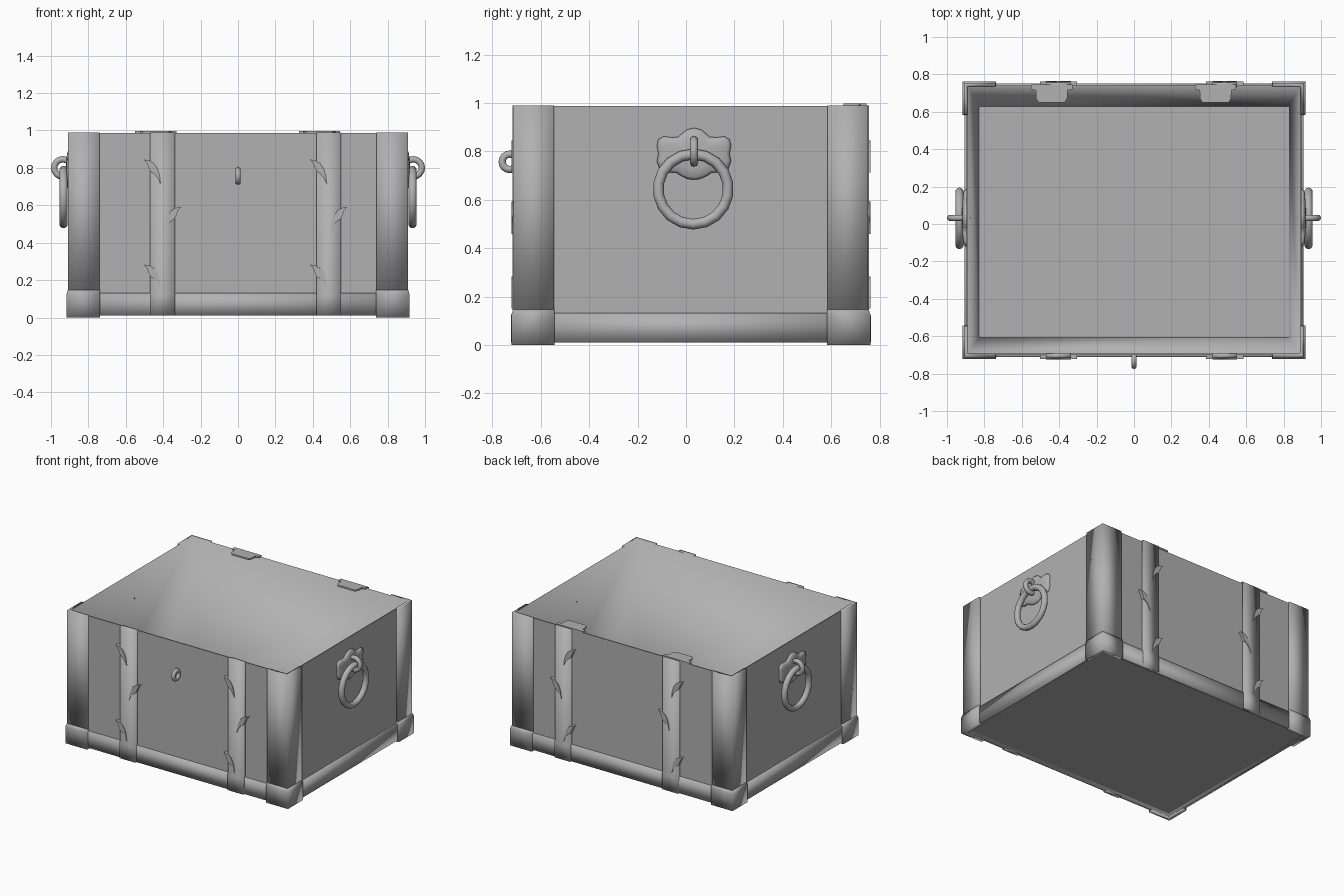
import bpy, bmesh, math

if "Cube" in bpy.data.objects:
    bpy.data.objects.remove(bpy.data.objects["Cube"])

BX, CY, HY = 0.895, 0.02, 0.72      # body half width, centre in y, half depth

# Dark grey used on every part
GREY = bpy.data.materials.new("dark_grey")
GREY.diffuse_color = (0.44, 0.44, 0.44, 1)
GREY.use_nodes = True
GREY.node_tree.nodes["Principled BSDF"].inputs["Base Color"].default_value = GREY.diffuse_color


def shade(ob, angle):
    ob.data.materials.append(GREY)
    bpy.ops.object.select_all(action='DESELECT')
    ob.select_set(True)
    bpy.context.view_layer.objects.active = ob
    bpy.ops.object.shade_smooth_by_angle(angle=math.radians(angle))


def loft(name, rings, closed=False, angle=40):
    """Skin equal-length rings of points; cap the ends unless closed."""
    bm = bmesh.new()
    vs = [[bm.verts.new(p) for p in r] for r in rings]
    n = len(vs[0])
    for i in range(len(vs) if closed else len(vs) - 1):
        a, b = vs[i], vs[(i + 1) % len(vs)]
        for j in range(n):
            k = (j + 1) % n
            bm.faces.new((a[j], a[k], b[k], b[j]))
    if not closed:
        bm.faces.new(vs[0])
        bm.faces.new(vs[-1])
    bmesh.ops.recalc_face_normals(bm, faces=bm.faces)
    me = bpy.data.meshes.new(name)
    bm.to_mesh(me)
    bm.free()
    ob = bpy.data.objects.new(name, me)
    bpy.context.collection.objects.link(ob)
    shade(ob, angle)
    return ob


def rect(off, z):
    x, y = BX + off, HY + off
    return [(-x, CY - y, z), (x, CY - y, z), (x, CY + y, z), (-x, CY + y, z)]


# Open box with inward sloping inner walls
floor = [(-0.83, -0.607, 0.05), (0.828, -0.607, 0.05),
         (0.828, 0.628, 0.05), (-0.83, 0.628, 0.05)]
body = loft("chest_body", [rect(0, 0.03), rect(0, 0.987), rect(-0.008, 0.987), floor], angle=25)
# inner walls shade smoothly into each other and the rim
for e in body.data.edges:
    a, b = sorted(e.vertices)
    if 8 <= a < 12:
        e.use_edge_sharp = False

# Soft-shaded rail round the bottom
loft("bottom_rail", [rect(-0.01, 0.01), rect(0.011, 0.01), rect(0.011, 0.132),
                     rect(-0.01, 0.132)], closed=True, angle=180)


# Corner strips and bottom corner caps, L-shaped in plan
def corner(name, sx, sy, w, levels):
    def ring(z, e):
        prof = [(-w, -.008), (-w, e), (e, e), (e, -w), (-.008, -w), (-.008, -.008)]
        return [(sx * (BX + u), CY + sy * (HY + v), z) for u, v in prof]
    loft(name, [ring(z, e) for z, e in levels], angle=180)


for sx in (-1, 1):
    for sy in (-1, 1):
        corner("corner_strip", sx, sy, 0.155, [(0.12, .013), (0.99, .013)])
        corner("corner_cap", sx, sy, 0.157, [(0.0, .022), (0.125, .022), (0.147, .015)])

# Vertical straps with curved claws, front and back
CLAW = [(0, 0), (.03, -.006), (.055, -.022), (.073, -.05), (.084, -.085), (.09, -.133),
        (.075, -.1), (.055, -.076), (.035, -.063), (.026, -.045), (.018, -.022)]
for x0, x1 in ((-0.47, -0.337), (0.42, 0.55)):
    cx = (x0 + x1) / 2
    for sy in (-1, 1):
        def at(x, off, z):
            return (x, CY + sy * (HY + off), z)
        side = [(-.008, .01), (.024, .01), (.024, .12), (.017, .14), (.017, .99), (-.008, .99)]
        loft("strap", [[at(x, o, z) for o, z in side] for x in (x0, x1)], angle=180)
        for sgn, z in ((-1, 0.845), (1, 0.592), (-1, 0.283)):
            loft("strap_claw", [[at(cx + sgn * (0.1 - u), o, z + v) for u, v in CLAW]
                                for o in (-.005, .022)])

# Hinge leaves lying on the back rim
LEAF = [(-.11, .745), (-.11, .72), (-.085, .715), (-.083, .67), (-.07, .65),
        (.07, .65), (.083, .67), (.085, .715), (.11, .72), (.11, .745)]
for cx in (-0.44, 0.436):
    loft("hinge_leaf", [[(cx + u, y, z) for u, y in LEAF] for z in (.986, .998)])


# Rings
def torus(name, loc, rot, R, r, n):
    bpy.ops.mesh.primitive_torus_add(location=loc, rotation=rot, major_radius=R,
                                     minor_radius=r, major_segments=n, minor_segments=10)
    ob = bpy.context.object
    ob.name = name
    shade(ob, 60)


Q = math.pi / 2
torus("lock_loop", (0, -0.728, 0.757), (0, Q, 0), 0.032, 0.015, 16)

# Side handles: lobed plate, eyelet and hanging ring
HALF = [(.03, .89), (.05, .874), (.065, .86), (.09, .858), (.125, .862), (.147, .85),
        (.154, .825), (.147, .79), (.154, .76), (.142, .728), (.115, .714), (.075, .713),
        (.05, .697), (.025, .686)]
PLATE = [(0, .897)] + HALF + [(0, .683)] + [(-y, z) for y, z in reversed(HALF)]
for sx in (-1, 1):
    loft("handle_plate", [[(sx * x, 0.033 + y * s, 0.79 + (z - 0.79) * s) for y, z in PLATE]
                          for x, s in ((.885, 1), (.903, 1), (.912, .9), (.917, .6), (.919, .2))],
         angle=100)
    torus("handle_eyelet", (sx * 0.937, 0.033, 0.80), (Q, 0, 0), 0.046, 0.017, 16)
    torus("handle_ring", (sx * 0.933, 0.03, 0.644), (0, Q, 0), 0.145, 0.022, 18)
